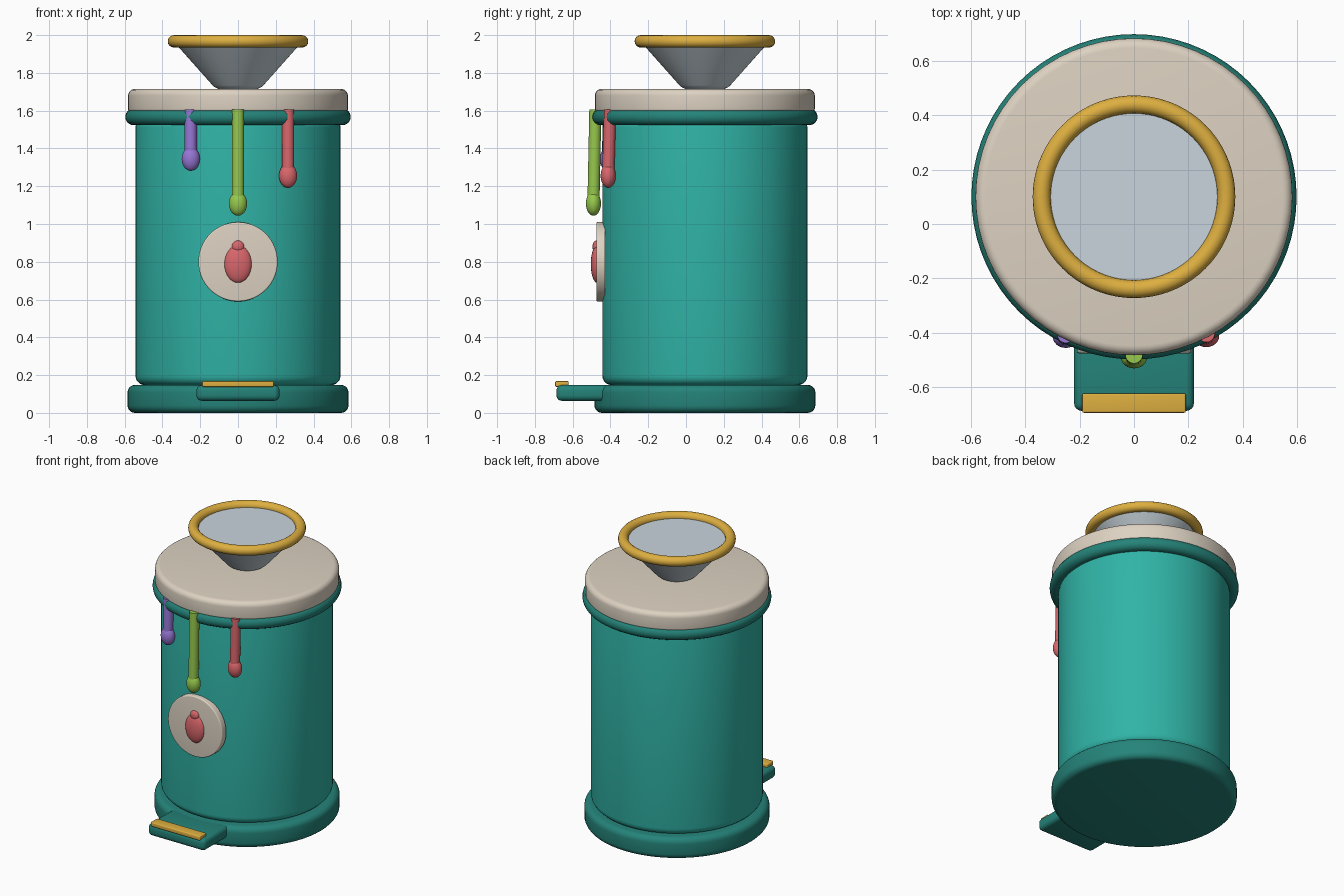
import bpy, bmesh, math
from mathutils import Vector, Matrix

if "Cube" in bpy.data.objects:
    bpy.data.objects.remove(bpy.data.objects["Cube"])

CY = 0.1  # y position of the bin's axis


def material(name, rgb):
    m = bpy.data.materials.new(name)
    lin = [(c / 255 / 12.92) if c < 11 else ((c / 255 + 0.055) / 1.055) ** 2.4 for c in rgb]
    m.diffuse_color = (*lin, 1)
    m.use_nodes = True
    m.node_tree.nodes["Principled BSDF"].inputs["Base Color"].default_value = m.diffuse_color
    return m


TEAL = material("teal", (48, 179, 166))
DARK = material("dark_teal", (36, 131, 121))
CREAM = material("cream", (221, 210, 194))
GOLD = material("gold", (222, 175, 64))
GREY = material("blue_grey", (201, 213, 220))
GREEN = material("green", (150, 200, 76))
RED = material("coral", (217, 102, 107))
PURPLE = material("purple", (150, 118, 212))


def finish(ob, name, mat, angle=35):
    ob.name = name
    ob.data.materials.clear()
    ob.data.materials.append(mat)
    bpy.ops.object.select_all(action='DESELECT')
    ob.select_set(True)
    bpy.context.view_layer.objects.active = ob
    bpy.ops.object.shade_smooth_by_angle(angle=math.radians(angle))
    return ob


def from_bmesh(bm, name, mat):
    bmesh.ops.recalc_face_normals(bm, faces=bm.faces[:])
    me = bpy.data.meshes.new(name)
    bm.to_mesh(me)
    bm.free()
    ob = bpy.data.objects.new(name, me)
    bpy.context.collection.objects.link(ob)
    return finish(ob, name, mat)


def rounded_frustum(name, mat, z0, z1, r0, r1, bevel0, bevel1, matrix, sides=64):
    """Capped round solid with rounded rims, made along z then placed."""
    bm = bmesh.new()
    bmesh.ops.create_cone(bm, cap_ends=True, segments=sides, radius1=r0, radius2=r1, depth=z1 - z0,
                          matrix=Matrix.Translation((0, 0, (z0 + z1) / 2)))
    for z, bevel in ((z0, bevel0), (z1, bevel1)):
        if bevel:
            rim = [e for e in bm.edges if all(abs(v.co.z - z) < 1e-4 for v in e.verts)]
            bmesh.ops.bevel(bm, geom=rim, offset=bevel, segments=5, profile=0.5, affect='EDGES')
    bm.transform(matrix)
    return from_bmesh(bm, name, mat)


def torus(name, mat, z, major, minor):
    bpy.ops.mesh.primitive_torus_add(location=(0, CY, z), major_radius=major, minor_radius=minor,
                                     major_segments=72, minor_segments=16)
    return finish(bpy.context.object, name, mat, 60)


def ellipsoid(name, mat, loc, size):
    bpy.ops.mesh.primitive_uv_sphere_add(segments=24, ring_count=16, location=loc)
    ob = bpy.context.object
    ob.scale = size
    return finish(ob, name, mat, 60)


def box(name, mat, lo, hi, bevel):
    lo, hi = Vector(lo), Vector(hi)
    bm = bmesh.new()
    bmesh.ops.create_cube(bm, size=1, matrix=Matrix.Translation((lo + hi) / 2)
                          @ Matrix.Diagonal((*(hi - lo), 1)))
    bmesh.ops.bevel(bm, geom=bm.edges[:], offset=bevel, segments=4, profile=0.5, affect='EDGES')
    return from_bmesh(bm, name, mat)


axis = Matrix.Translation((0, CY, 0))

# Bin: base, body, rim and lid
rounded_frustum("base", DARK, 0, 0.148, 0.585, 0.585, 0.04, 0.04, axis)
rounded_frustum("body", TEAL, 0.147, 1.56, 0.543, 0.543, 0.05, 0.05, axis)
torus("rim_ring", DARK, 1.567, 0.553, 0.044)
rounded_frustum("lid", CREAM, 1.59, 1.715, 0.582, 0.582, 0.02, 0.035, axis)

# Funnel with its rounded lip
rounded_frustum("funnel", GREY, 1.712, 1.965, 0.115, 0.34, 0.03, 0, axis)
torus("funnel_lip", GOLD, 1.967, 0.339, 0.033)

# Foot pedal with its grip strip
box("pedal", DARK, (-0.22, -0.686, 0.064), (0.22, -0.40, 0.147), 0.028)
box("pedal_grip", GOLD, (-0.19, -0.693, 0.138), (0.19, -0.622, 0.168), 0.006)

# Drips: a leaning strand ending in a bulb
for name, mat, x, y, z in (("purple_drip", PURPLE, -0.25, -0.415, 1.345),
                           ("green_drip", GREEN, 0, -0.49, 1.108),
                           ("coral_drip", RED, 0.265, -0.412, 1.255)):
    low, high = Vector((x, y, z)), Vector((x, y + 0.01, 1.605))
    turn = (high - low).to_track_quat('Z', 'Y').to_matrix().to_4x4()
    rounded_frustum(name + "_strand", mat, 0, (high - low).length, 0.032, 0.032, 0, 0,
                    Matrix.Translation(low) @ turn, 20)
    ellipsoid(name + "_bulb", mat, low, (0.048, 0.04, 0.064))

# Round badge with a fruit on it
front = Matrix.Translation((0, -0.43, 0.8)) @ Matrix.Rotation(math.radians(90), 4, 'X')
rounded_frustum("badge", CREAM, 0, 0.045, 0.21, 0.21, 0, 0.008, front)
ellipsoid("badge_fruit", RED, (0, -0.47, 0.788), (0.073, 0.034, 0.1))
ellipsoid("badge_fruit_tip", RED, (0, -0.475, 0.88), (0.033, 0.02, 0.032))
